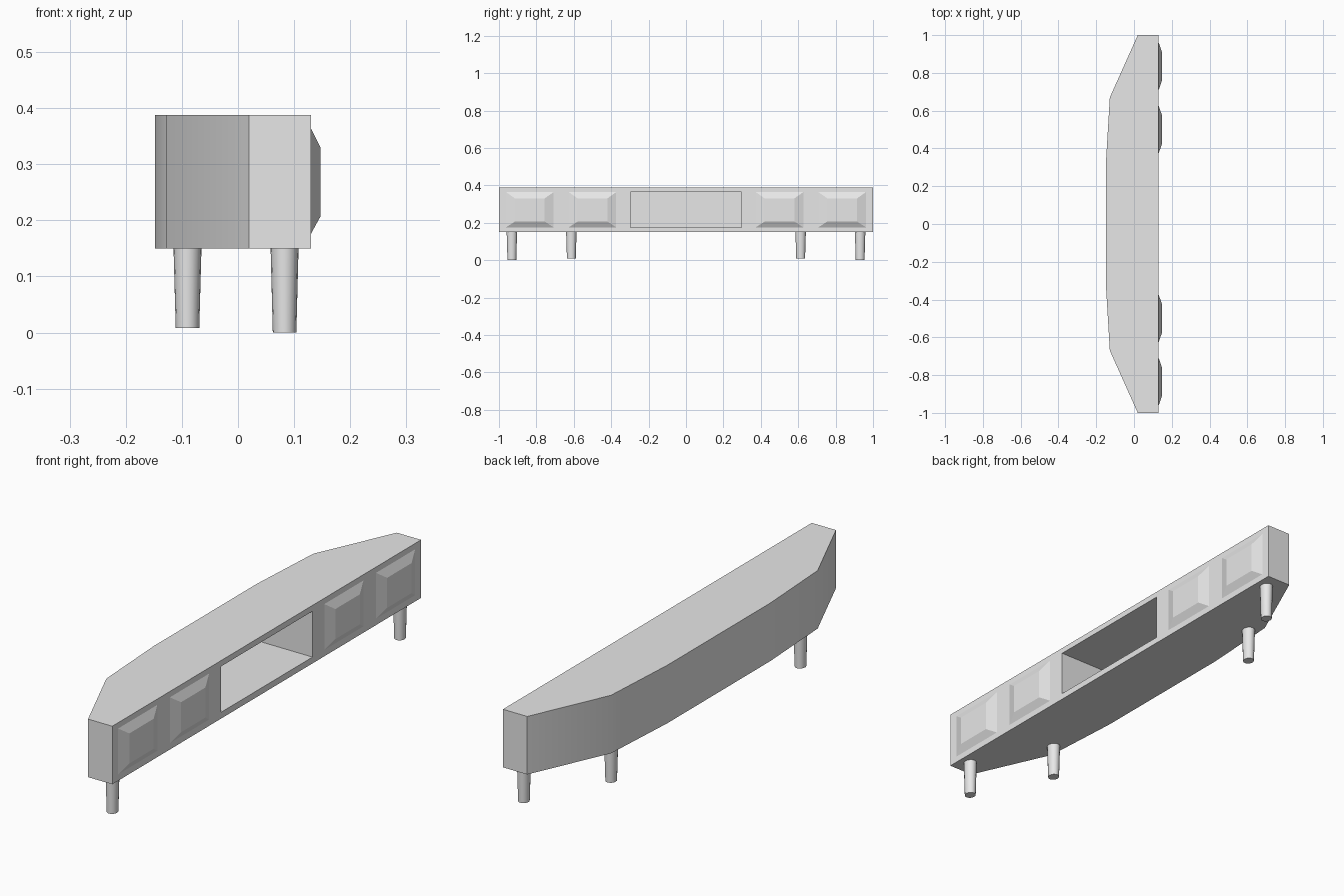
import bpy
import bmesh
import math
from mathutils import Matrix

cube = bpy.data.objects.get("Cube")
if cube:
    bpy.data.objects.remove(cube, do_unlink=True)

grey = bpy.data.materials.new("light_grey")
grey.use_nodes = True
grey.diffuse_color = (0.8, 0.8, 0.8, 1)
grey.node_tree.nodes["Principled BSDF"].inputs["Base Color"].default_value = (0.8, 0.8, 0.8, 1)

BOTTOM, TOP, FACE = 0.15, 0.388, 0.13


def add_object(name, bm):
    bmesh.ops.recalc_face_normals(bm, faces=bm.faces[:])
    mesh = bpy.data.meshes.new(name)
    bm.to_mesh(mesh)
    bm.free()
    mesh.materials.append(grey)
    obj = bpy.data.objects.new(name, mesh)
    bpy.context.collection.objects.link(obj)
    return obj


def select_only(obj):
    bpy.ops.object.select_all(action="DESELECT")
    obj.select_set(True)
    bpy.context.view_layer.objects.active = obj


def smooth(obj):
    select_only(obj)
    bpy.ops.object.shade_smooth_by_angle(angle=math.radians(30))


# Cabinet body: bowed plan outline, mirrored about y = 0 and extruded upward
half = [(FACE, 1), (0.02, 1), (-0.128, 0.67), (-0.148, 0.335)]
outline = half + [(x, -y) for x, y in reversed(half)]
bm = bmesh.new()
plan = bm.faces.new([bm.verts.new((x, y, BOTTOM)) for x, y in outline])
walls = bmesh.ops.extrude_face_region(bm, geom=[plan])
bmesh.ops.translate(bm, vec=(0, 0, TOP - BOTTOM),
                    verts=[g for g in walls["geom"] if isinstance(g, bmesh.types.BMVert)])
bmesh.ops.recalc_face_normals(bm, faces=bm.faces[:])
body = add_object("cabinet_body", bm)

# Open niche cut into the middle of the drawer side
bm = bmesh.new()
bmesh.ops.create_cube(bm, size=1, matrix=Matrix.Translation((0.04, 0, 0.27))
                      @ Matrix.Diagonal((0.34, 0.594, 0.188, 1)))
cutter = add_object("niche_cutter", bm)
cutter.hide_render = True
cut = body.modifiers.new("niche", "BOOLEAN")
cut.operation = "DIFFERENCE"
cut.solver = "EXACT"
cut.object = cutter
select_only(body)
bpy.ops.object.modifier_apply(modifier=cut.name)
bpy.data.objects.remove(cutter, do_unlink=True)
smooth(body)


# Raised drawer fronts with sloping borders
def drawer_front(name, y):
    bm = bmesh.new()
    rings = []
    for x, w, z0, z1 in ((FACE, 0.127, 0.176, 0.364), (0.147, 0.079, 0.207, 0.33)):
        corners = ((y - w, z0), (y + w, z0), (y + w, z1), (y - w, z1))
        rings.append([bm.verts.new((x, cy, cz)) for cy, cz in corners])
    base, top = rings
    bm.faces.new(top)
    bm.faces.new(base[::-1])
    for i in range(4):
        j = (i + 1) % 4
        bm.faces.new((base[i], base[j], top[j], top[i]))
    add_object(name, bm)


# Tapered round leg
def leg(name, x, y, foot):
    bm = bmesh.new()
    height = BOTTOM + 0.004 - foot
    bmesh.ops.create_cone(bm, cap_ends=True, segments=16, radius1=0.021, radius2=0.025,
                          depth=height,
                          matrix=Matrix.Translation((x, y, foot + height / 2))
                          @ Matrix.Diagonal((1, 1.12, 1, 1)))
    smooth(add_object(name, bm))


for side, s in (("front", -1), ("back", 1)):
    drawer_front(side + "_outer_drawer", s * 0.835)
    drawer_front(side + "_inner_drawer", s * 0.5)
    leg(side + "_outer_leg", 0.083, s * 0.931, 0)
    leg(side + "_inner_leg", -0.09, s * 0.613, 0.008)
